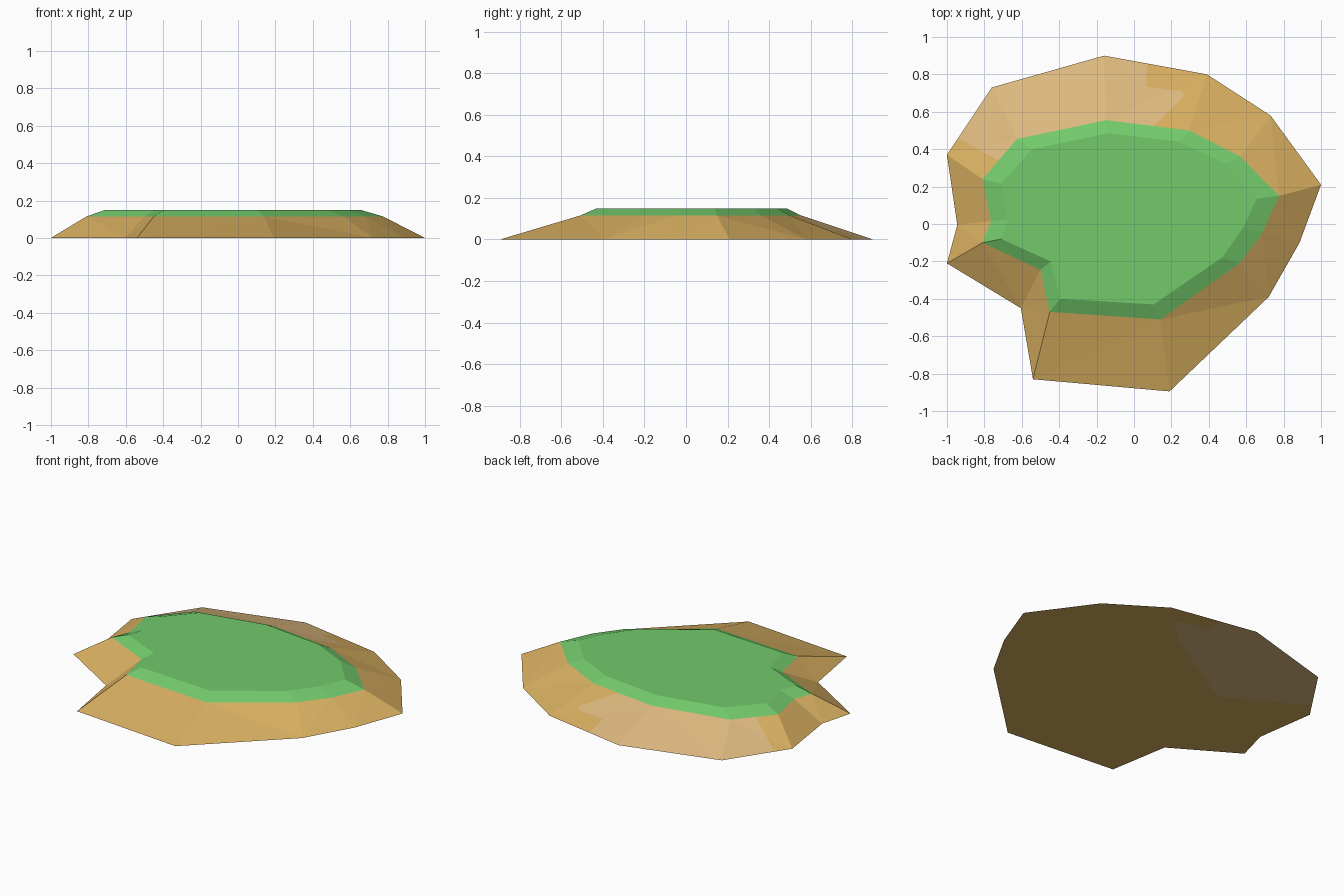
import bpy, bmesh
from mathutils import Vector

if "Cube" in bpy.data.objects:
    bpy.data.objects.remove(bpy.data.objects["Cube"])

# Shore outlines, counter-clockwise seen from above
SHORE = [(1.0, .21), (.73, .58), (.39, .80), (-.16, .90), (-.76, .73), (-1.0, .37), (-.945, -.005),
         (-1.0, -.21), (-.605, -.45), (-.54, -.83), (.19, -.895), (.72, -.39), (.885, -.10)]
RIM = [(.775, .15), (.57, .36), (.295, .50), (-.15, .555), (-.625, .455), (-.81, .24), (-.765, .015),
       (-.81, -.10), (-.50, -.245), (-.45, -.47), (.14, -.51), (.565, -.21), (.685, -.05)]
LAWN = [(.655, .135), (.485, .325), (.245, .44), (-.14, .485), (-.545, .40), (-.71, .215), (-.675, .025),
        (-.71, -.08), (-.445, -.20), (-.395, -.40), (.105, -.43), (.47, -.18), (.585, -.02)]
# Pale sand patch on the back left; its ragged edge, then closed outside the island
PATCH = [(-.94, .46), (-.46, .19), (.11, .53), (.27, .685), (.255, .71), (.065, .735), (.07, .85)]
PATCH_AREA = PATCH + [(.07, 1.2), (-1.3, 1.2), (-1.3, .66)]


def material(name, srgb):
    m = bpy.data.materials.new(name)
    lin = [c / 12.92 if c <= .04045 else ((c + .055) / 1.055) ** 2.4 for c in srgb]
    m.diffuse_color = (*lin, 1)
    m.use_nodes = True
    m.node_tree.nodes["Principled BSDF"].inputs["Base Color"].default_value = m.diffuse_color
    return m


def band(bm, low, z0, high, z1):
    """Sloping wall between two outlines; returns both vertex rings."""
    a = [bm.verts.new((x, y, z0)) for x, y in low]
    b = [bm.verts.new((x, y, z1)) for x, y in high]
    n = len(a)
    for i in range(n):
        j = (i + 1) % n
        bm.faces.new((a[i], a[j], b[j], b[i]))
    return a, b


def inside(p, poly):
    hit = False
    for (x0, y0), (x1, y1) in zip(poly, poly[1:] + poly[:1]):
        if (y0 > p.y) != (y1 > p.y) and p.x < x0 + (p.y - y0) * (x1 - x0) / (y1 - y0):
            hit = not hit
    return hit


def finish(bm, name, mats):
    me = bpy.data.meshes.new(name)
    bm.to_mesh(me)
    bm.free()
    for m in mats:
        me.materials.append(m)
    ob = bpy.data.objects.new(name, me)
    bpy.context.collection.objects.link(ob)
    return ob


grass = material("grass green", (.45, .79, .42))
sand = material("sand", (.85, .69, .38))
pale = material("pale sand", (.87, .73, .50))

# Sandy beach slope with its flat underside
bm = bmesh.new()
low, _ = band(bm, SHORE, 0, RIM, .115)
bm.faces.new(low[::-1])
bmesh.ops.triangulate(bm, faces=bm.faces[:])
for (x0, y0), (x1, y1) in zip(PATCH, PATCH[1:]):
    bmesh.ops.bisect_plane(bm, geom=bm.verts[:] + bm.edges[:] + bm.faces[:], dist=1e-5,
                           plane_co=Vector((x0, y0, 0)), plane_no=Vector((y0 - y1, x1 - x0, 0)))
for f in bm.faces:
    f.material_index = int(inside(f.calc_center_median(), PATCH_AREA))
finish(bm, "sand_beach", [sand, pale])

# Grass cap: bevelled rim and flat lawn
bm = bmesh.new()
_, top = band(bm, RIM, .115, LAWN, .15)
bm.faces.new(top)
finish(bm, "grass_lawn", [grass])
